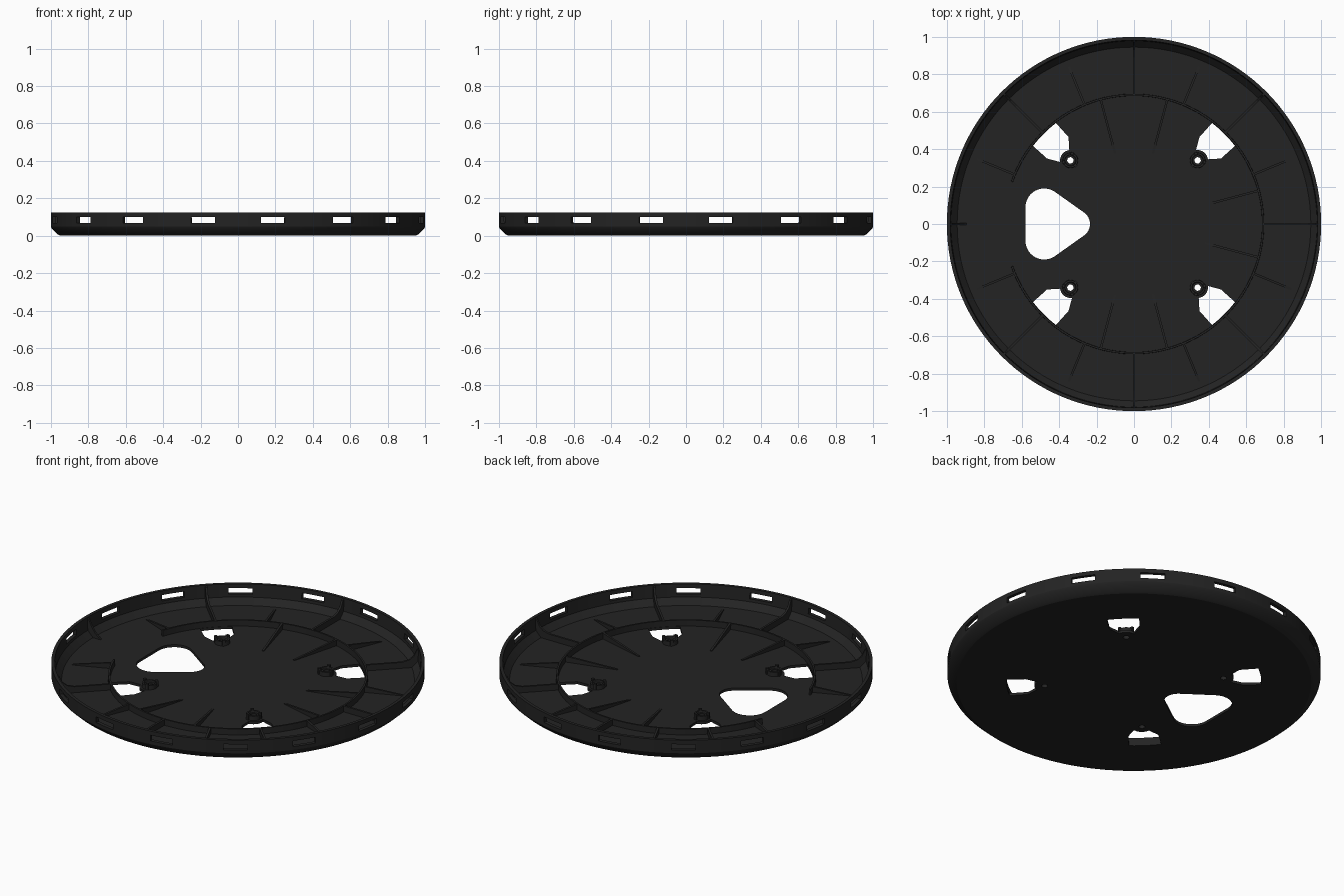
import bpy, bmesh, math
from math import sin, cos, radians, pi
from mathutils import Matrix, Vector

if "Cube" in bpy.data.objects:
    bpy.data.objects.remove(bpy.data.objects["Cube"])

black = bpy.data.materials.new("black_plastic")
black.diffuse_color = (0.017, 0.017, 0.017, 1)
black.use_nodes = True
black.node_tree.nodes["Principled BSDF"].inputs["Base Color"].default_value = black.diffuse_color


def make(name, bm, smooth=True):
    bmesh.ops.remove_doubles(bm, verts=bm.verts, dist=1e-5)
    bmesh.ops.recalc_face_normals(bm, faces=bm.faces)
    me = bpy.data.meshes.new(name)
    bm.to_mesh(me)
    bm.free()
    ob = bpy.data.objects.new(name, me)
    bpy.context.collection.objects.link(ob)
    me.materials.append(black)
    if smooth:
        bpy.ops.object.select_all(action='DESELECT')
        ob.select_set(True)
        bpy.context.view_layer.objects.active = ob
        bpy.ops.object.shade_smooth_by_angle(angle=radians(25))
    return ob


def lathe(bm, profile, n, start=0.0, sweep=2 * pi, centre=(0, 0), closed=True):
    """Sweep an (r, z) profile round z; partial sweeps get end caps."""
    full = sweep > 6.28
    rings = []
    for i in range(n if full else n + 1):
        a = start + sweep * i / n
        rings.append([bm.verts.new((centre[0] + r * cos(a), centre[1] + r * sin(a), z))
                      for r, z in profile])
    m = len(profile)
    for i in range(n):
        a, b = rings[i], rings[(i + 1) % len(rings)]
        for j in range(m if closed else m - 1):
            k = (j + 1) % m
            bm.faces.new((a[j], b[j], b[k], a[k]))
    if not full:
        bm.faces.new(rings[0])
        bm.faces.new(rings[-1])
    return rings


def prism(bm, pts, depth, mat):
    """Extrude a 2D outline along local z (centred), then place it."""
    lo = [bm.verts.new(mat @ Vector((x, y, -depth / 2))) for x, y in pts]
    hi = [bm.verts.new(mat @ Vector((x, y, depth / 2))) for x, y in pts]
    bm.faces.new(lo)
    bm.faces.new(hi)
    for i in range(len(pts)):
        j = (i + 1) % len(pts)
        bm.faces.new((lo[i], lo[j], hi[j], hi[i]))


def arc(cx, cy, r, a0, a1, n):
    return [(cx + r * cos(radians(a0 + (a1 - a0) * i / n)),
             cy + r * sin(radians(a0 + (a1 - a0) * i / n))) for i in range(n + 1)]


def turn(deg):
    return Matrix.Rotation(radians(deg), 4, 'Z')


FLOOR, RING_TOP = 0.015, 0.05

# Dish: flat floor, chamfered edge and upright rim
bm = bmesh.new()
rings = lathe(bm, [(0.95, 0), (0.962, 0.006), (0.994, 0.036), (1.0, 0.048), (1.0, 0.125),
                   (0.982, 0.125), (0.978, 0.05), (0.945, FLOOR)], 128, closed=False)
bm.faces.new([r[0] for r in rings])
bm.faces.new([r[-1] for r in rings])
dish = make("dish", bm, smooth=False)

# Cutters: rim slots, corner windows, screw holes, rounded triangle
bm = bmesh.new()
for q in range(4):
    for a in (10.8, 34.2, 55.8, 79.2):
        prism(bm, [(0.92, -0.065), (1.08, -0.065), (1.08, 0.065), (0.92, 0.065)], 0.034,
              turn(90 * q + a) @ Matrix.Translation((0, 0, 0.084)))
    window = (arc(0, 0, 0.682, 37.7, 52.3, 6) + [(0.35, 0.465), (0.331, 0.395)]
              + arc(0.34, 0.34, 0.055, 84, 6, 8) + [(0.465, 0.35)])
    prism(bm, window, 0.07, turn(90 * q))
    prism(bm, arc(0.34, 0.34, 0.017, 0, 345, 23), 0.07, turn(90 * q))
slope = 57
triangle = (arc(-0.31, 0, 0.075, -slope, slope, 12) + arc(-0.48, 0.09, 0.1, slope, 180, 12)
            + arc(-0.48, -0.09, 0.1, 180, 360 - slope, 12))
prism(bm, triangle, 0.07, Matrix())
cutter = make("hole_cutter", bm, smooth=False)
cut = dish.modifiers.new("holes", 'BOOLEAN')
cut.operation, cut.solver, cut.object = 'DIFFERENCE', 'EXACT', cutter
bpy.context.view_layer.objects.active = dish
dish.select_set(True)
bpy.ops.object.modifier_apply(modifier=cut.name)
bpy.data.objects.remove(cutter)
bpy.ops.object.shade_smooth_by_angle(angle=radians(25))

# Ring rib, open at the left beside the triangle
bm = bmesh.new()
lathe(bm, [(0.684, 0.008), (0.696, 0.008), (0.695, RING_TOP), (0.685, RING_TOP)],
      112, radians(-161), radians(322))
make("ring_rib", bm)

# Radial ribs: side profiles in (radius, height)
upright = Matrix.Rotation(pi / 2, 4, 'X')
long_rib = [(0.69, 0.01), (0.95, 0.01), (0.985, 0.045), (0.985, 0.12), (0.972, 0.115),
            (0.955, 0.08), (0.93, 0.06), (0.89, 0.05), (0.69, RING_TOP)]
end_rib = [(0.89, 0.01), (0.95, 0.01), (0.985, 0.045), (0.985, 0.12), (0.972, 0.115),
           (0.955, 0.08), (0.93, 0.045)]
outer_rib = [(0.69, 0.01), (0.91, 0.01), (0.91, 0.018), (0.69, RING_TOP)]
inner_rib = [(0.39, 0.01), (0.69, 0.01), (0.69, RING_TOP), (0.39, 0.018)]


def ribs(name, profile, angles):
    bm = bmesh.new()
    for a in angles:
        prism(bm, profile, 0.012, turn(a) @ upright)
    make(name, bm, smooth=False)


ribs("long_ribs", long_rib, [0, 45, 90, 135, 225, 270, 315])
ribs("left_rim_rib", end_rib, [180])
ribs("outer_ribs", outer_rib, [22.5 + 45 * i for i in range(8)])
ribs("inner_ribs", inner_rib, [-15, 15, 75, 105, 255, 285])

# Screw bosses: stepped tube with three small lugs
for q in range(4):
    a = radians(45 + 90 * q)
    c = (0.481 * cos(a), 0.481 * sin(a))
    bm = bmesh.new()
    lathe(bm, [(0.017, 0.004), (0.042, 0.004), (0.04, 0.04), (0.03, 0.04),
               (0.028, 0.03), (0.017, 0.03)], 32, centre=c)
    for k in range(3):
        prism(bm, [(0.03, -0.008), (0.046, -0.008), (0.046, 0.008), (0.03, 0.008)], 0.04,
              Matrix.Translation((c[0], c[1], 0.03)) @ turn(45 + 90 * q + 60 + 120 * k))
    make("screw_boss_%d" % (q + 1), bm)
